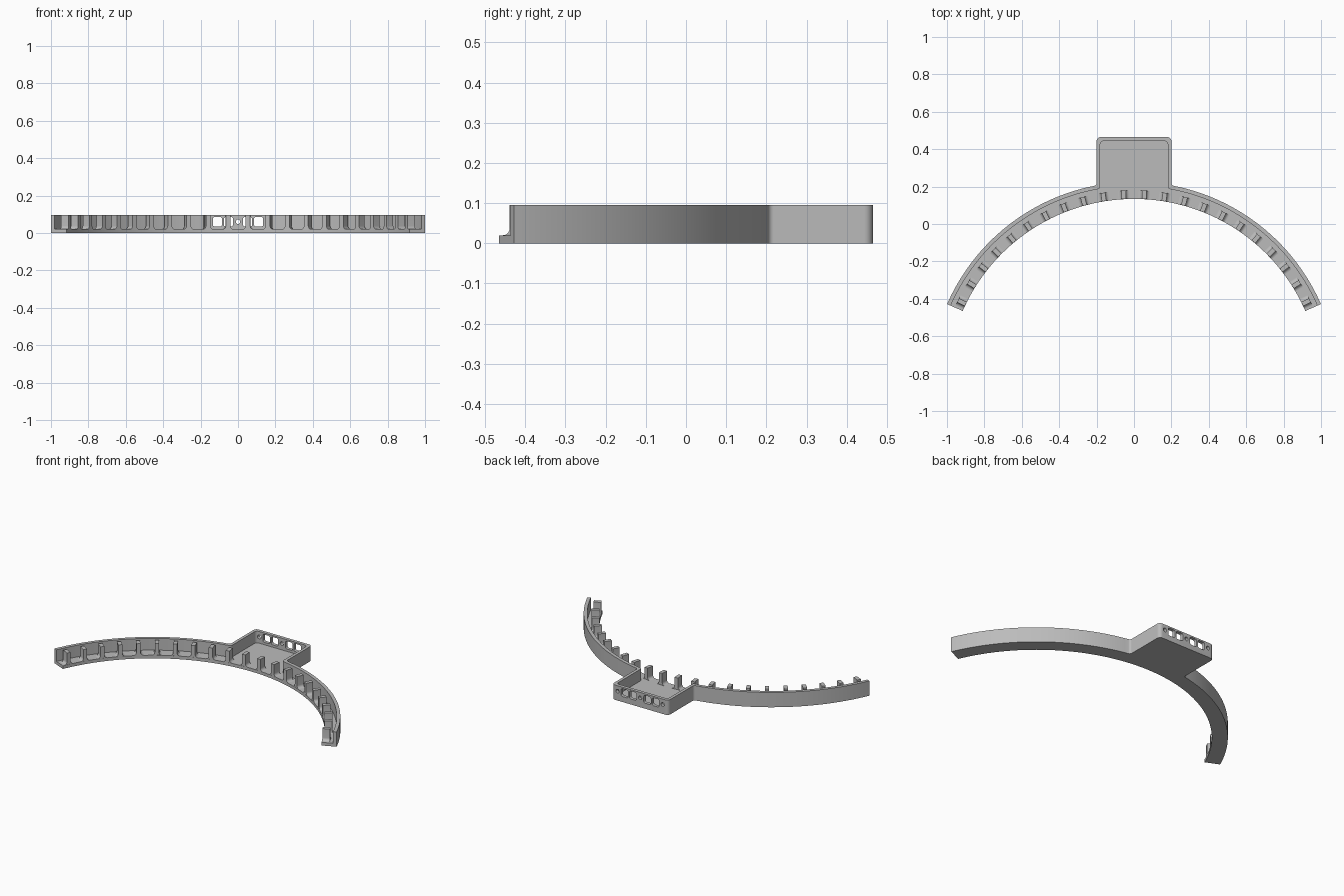
import bpy, bmesh, math
from mathutils import Vector, Matrix

cube = bpy.data.objects.get("Cube")
if cube:
    bpy.data.objects.remove(cube, do_unlink=True)

CENTRE_Y = -0.866            # centre of the arc
R_IN, R_WALL, R_OUT = 1.0, 1.07, 1.091
SWEEP = 66.35                # half angle of the arc, from +y
HEIGHT, FLOOR = 0.095, 0.02
BACK = 0.465

grey = bpy.data.materials.new("plain grey")
grey.use_nodes = True
grey.diffuse_color = (0.5, 0.5, 0.5, 1)
grey.node_tree.nodes["Principled BSDF"].inputs["Base Color"].default_value = (0.5, 0.5, 0.5, 1)


def polar(radius, degrees):
    a = math.radians(degrees)
    return Vector((radius * math.sin(a), CENTRE_Y + radius * math.cos(a)))


def arc(radius, start, end, steps):
    return [polar(radius, start + (end - start) * i / steps) for i in range(steps + 1)]


def rounded(before, corner, after, radius, steps=6):
    """Fillet one corner of an outline."""
    u, v = (before - corner).normalized(), (after - corner).normalized()
    half = u.angle(v) / 2
    centre = corner + (u + v).normalized() * radius / math.sin(half)
    a = corner + u * radius / math.tan(half) - centre
    b = corner + v * radius / math.tan(half) - centre
    turn = a.angle(b)
    return [centre + (a * math.sin((1 - t) * turn) + b * math.sin(t * turn)) / math.sin(turn)
            for t in (i / steps for i in range(steps + 1))]


def prism(bm, outline, low, high, matrix=Matrix()):
    """Extrude a flat outline from low to high along its normal."""
    bottom = [bm.verts.new(matrix @ Vector((p[0], p[1], low))) for p in outline]
    top = [bm.verts.new(matrix @ Vector((p[0], p[1], high))) for p in outline]
    bm.faces.new(bottom[::-1])
    bm.faces.new(top)
    n = len(outline)
    for i in range(n):
        j = (i + 1) % n
        bm.faces.new((bottom[i], bottom[j], top[j], top[i]))


def finish(bm, name):
    bmesh.ops.recalc_face_normals(bm, faces=bm.faces)
    mesh = bpy.data.meshes.new(name)
    bm.to_mesh(mesh)
    bm.free()
    mesh.materials.append(grey)
    obj = bpy.data.objects.new(name, mesh)
    bpy.context.collection.objects.link(obj)
    return obj


def activate(obj):
    bpy.ops.object.select_all(action='DESELECT')
    obj.select_set(True)
    bpy.context.view_layer.objects.active = obj


def cut(obj, cutter):
    activate(obj)
    mod = obj.modifiers.new("cut", 'BOOLEAN')
    mod.operation, mod.solver, mod.object = 'DIFFERENCE', 'EXACT', cutter
    bpy.ops.object.modifier_apply(modifier=mod.name)
    bpy.data.objects.remove(cutter, do_unlink=True)


def band_outline(r_outer, r_inner, half, back, sweep, neck, corner):
    """Arc band with a rectangular bay at its back, mirrored about x = 0."""
    y = CENTRE_Y + math.sqrt(r_outer ** 2 - half ** 2)
    start = math.degrees(math.asin(half / r_outer))
    joint, edge = Vector((half, y)), Vector((half, back))
    right = rounded(Vector((0, back)), edge, joint, corner)
    right += rounded(edge, joint, polar(r_outer, start + 2), neck)
    right += arc(r_outer, start + 2, sweep, 40)
    inner = arc(r_inner, sweep, -sweep, 90)
    left = [Vector((-p.x, p.y)) for p in reversed(right)]
    return right + inner + left


# Arc tray with its square bay, hollowed above the floor
bm = bmesh.new()
prism(bm, band_outline(R_OUT, R_IN, 0.2, BACK, SWEEP, 0.015, 0.022), 0, HEIGHT)
tray = finish(bm, "arc_tray")

bm = bmesh.new()
prism(bm, band_outline(R_WALL, 0.96, 0.181, BACK - 0.021, SWEEP + 2, 0.012, 0.02),
      FLOOR, HEIGHT + 0.05)
cut(tray, finish(bm, "tray_cavity"))

# Windows and small round holes through the back wall
bm = bmesh.new()
upright = Matrix.Rotation(math.radians(90), 4, 'X')
for side in (-1, 1):
    for x in (0.051, 0.11):
        c = Vector((side * x, 0.06))
        quad = [c + Vector(d) * 0.025 for d in ((-1, -1), (1, -1), (1, 1), (-1, 1))]
        shape = []
        for i in range(4):
            shape += rounded(quad[i - 1], quad[i], quad[(i + 1) % 4], 0.01, 4)
        prism(bm, shape, -BACK - 0.05, -BACK + 0.05, upright)
for x in (-0.16, 0, 0.16):
    ring = [(x + 0.012 * math.cos(i * math.tau / 20), 0.06 + 0.012 * math.sin(i * math.tau / 20))
            for i in range(20)]
    prism(bm, ring, -BACK - 0.05, -BACK + 0.05, upright)
cut(tray, finish(bm, "window_cutters"))

# Row of retaining posts with flared feet along the inner edge
half, flare = 0.012, 0.018
side = [Vector((half + flare - flare * math.sin(t * math.pi / 12),
                FLOOR + flare - flare * math.cos(t * math.pi / 12))) for t in range(7)]
side = [Vector((half + flare, FLOOR - 0.004))] + side + [Vector((half, HEIGHT))]
profile = side + [Vector((-p.x, p.y)) for p in reversed(side)]
bm = bmesh.new()
for k in range(22):
    place = (Matrix.Translation((0, CENTRE_Y, 0))
             @ Matrix.Rotation(math.radians((k - 10.5) * 6.1), 4, 'Z') @ upright)
    prism(bm, profile, -R_IN - 0.046, -R_IN - 0.0006, place)
posts = finish(bm, "retaining_posts")

for obj in (tray, posts):
    activate(obj)
    bpy.ops.object.shade_smooth_by_angle(angle=math.radians(30))
